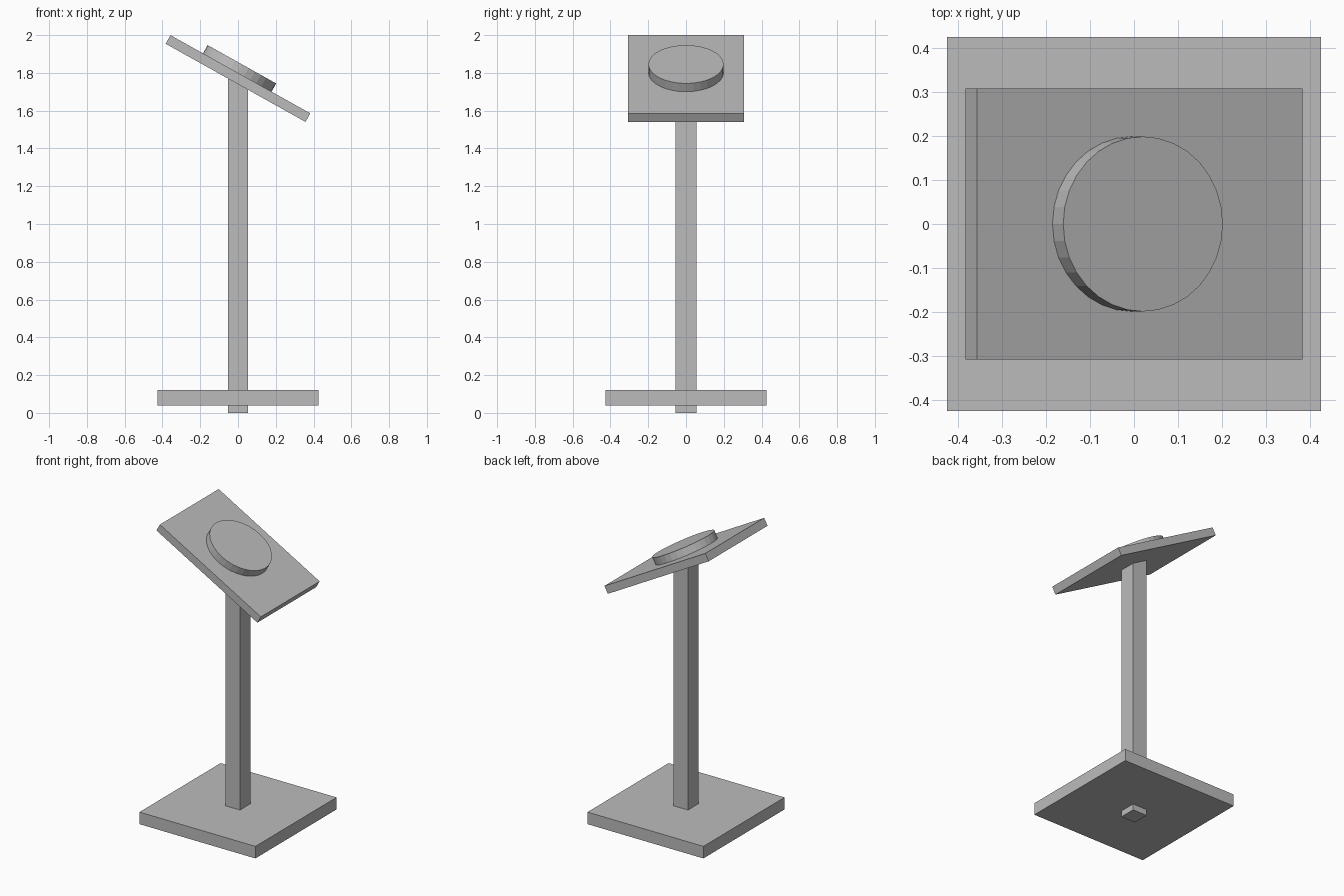
import bpy
from math import radians
from mathutils import Matrix

cube = bpy.data.objects.get("Cube")
if cube:
    bpy.data.objects.remove(cube, do_unlink=True)

grey = bpy.data.materials.new("plain_grey")
grey.use_nodes = True
colour = (0.5, 0.5, 0.5, 1)
grey.diffuse_color = colour
grey.node_tree.nodes["Principled BSDF"].inputs["Base Color"].default_value = colour


def finish(name, size, transform):
    """Name the new primitive, bake its size and placement, and colour it."""
    obj = bpy.context.object
    obj.name = name
    obj.data.transform(Matrix.Diagonal((*size, 1)))
    obj.matrix_world = transform
    obj.data.materials.append(grey)
    return obj


def box(name, size, transform):
    bpy.ops.mesh.primitive_cube_add(size=1)
    return finish(name, size, transform)


# Square base and the post that passes through it
box("base", (0.85, 0.85, 0.08), Matrix.Translation((0, 0, 0.08)))
post_top = 1.768
box("post", (0.106, 0.11, post_top), Matrix.Translation((0, 0, post_top / 2)))

# Tilted top plate
tilt = Matrix.Translation((0, 0, 1.77)) @ Matrix.Rotation(radians(29.2), 4, "Y")
box("top_plate", (0.848, 0.616, 0.052), tilt)

# Faceted disc lying on the plate
bpy.ops.mesh.primitive_cylinder_add(vertices=32, radius=1, depth=1)
finish("disc", (0.208, 0.199, 0.052), tilt @ Matrix.Translation((-0.019, 0, 0.05)))
